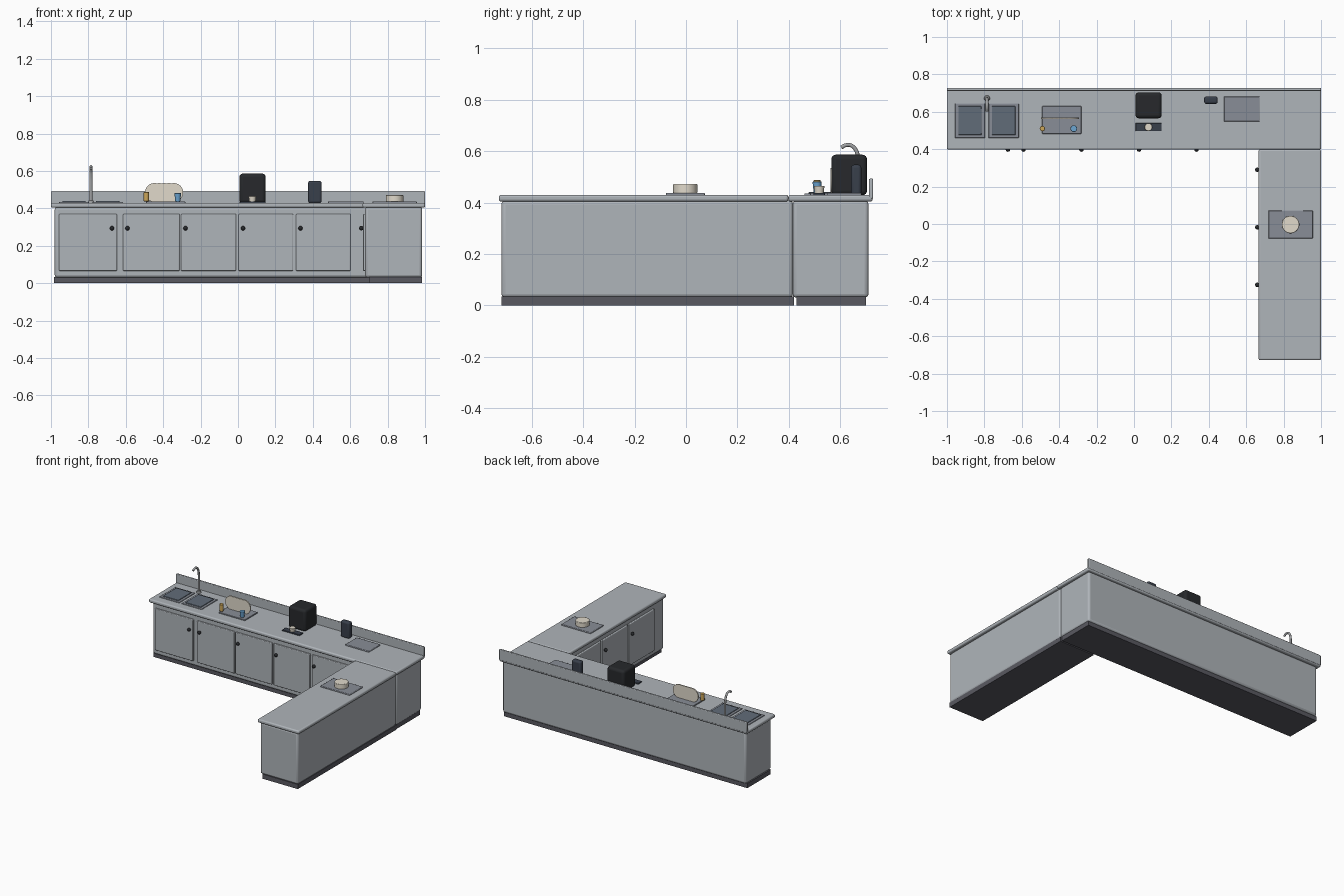
import bpy
from math import pi, radians

if "Cube" in bpy.data.objects:
    bpy.data.objects.remove(bpy.data.objects["Cube"])


def material(name, r, g, b):
    m = bpy.data.materials.new(name)
    m.diffuse_color = (r, g, b, 1)
    m.use_nodes = True
    m.node_tree.nodes["Principled BSDF"].inputs["Base Color"].default_value = m.diffuse_color
    return m


STONE = material("pale_grey", 0.43, 0.46, 0.49)
PLINTH = material("dark_grey", 0.10, 0.10, 0.12)
TRAY = material("tray_grey", 0.25, 0.27, 0.31)
BASIN = material("basin_blue_grey", 0.12, 0.15, 0.19)
BLACK = material("black", 0.02, 0.022, 0.025)
NAVY = material("dark_blue_grey", 0.04, 0.05, 0.07)
CREAM = material("cream", 0.75, 0.70, 0.60)
GOLD = material("gold", 0.60, 0.38, 0.10)
BLUE = material("blue", 0.15, 0.38, 0.65)
METAL = material("metal", 0.35, 0.36, 0.37)


def finish(ob, name, mat, bevel=0, segments=3):
    ob.name = name
    if mat:
        ob.data.materials.append(mat)
    if bevel:
        mod = ob.modifiers.new("round", "BEVEL")
        mod.width, mod.segments = bevel, segments
    bpy.ops.object.shade_smooth_by_angle(angle=radians(35))
    return ob


def box(name, x, y, z, mat=STONE, bevel=0.0, segments=3):
    """Box spanning the given (min, max) ranges."""
    bpy.ops.mesh.primitive_cube_add(size=1, location=[sum(r) / 2 for r in (x, y, z)])
    ob = bpy.context.object
    ob.scale = [r[1] - r[0] for r in (x, y, z)]
    bpy.ops.object.transform_apply(location=False, rotation=False, scale=True)
    return finish(ob, name, mat, bevel, segments)


def cup(name, x, y, z0, z1, r0, r1, mat, bevel=0.002):
    bpy.ops.mesh.primitive_cone_add(vertices=32, radius1=r0, radius2=r1, depth=z1 - z0,
                                    location=(x, y, (z0 + z1) / 2))
    return finish(bpy.context.object, name, mat, bevel, 2)


def knob(name, x, y, z=0.294):
    bpy.ops.mesh.primitive_uv_sphere_add(segments=16, ring_count=10, radius=0.012, location=(x, y, z))
    return finish(bpy.context.object, name, BLACK)


# Back run
box("back_plinth", (-0.985, 0.98), (0.43, 0.70), (0, 0.034), PLINTH)
box("back_cabinet", (-0.98, 0.985), (0.415, 0.71), (0.03, 0.408), STONE, 0.015)
box("back_counter", (-1, 1), (0.398, 0.726), (0.404, 0.43), STONE, 0.009)
box("backsplash", (-1, 1), (0.712, 0.728), (0.415, 0.493), STONE, 0.005)

# Side run
box("side_plinth", (0.70, 0.985), (-0.718, 0.42), (0, 0.034), PLINTH)
box("side_cabinet", (0.68, 0.985), (-0.718, 0.416), (0.03, 0.408), STONE, 0.015)
box("side_counter", (0.666, 1), (-0.728, 0.398), (0.404, 0.43), STONE, 0.009)

# Back doors; the first has its knob on the right
doors = [(-0.957, -0.647), (-0.615, -0.312), (-0.305, -0.01), (0.003, 0.295), (0.31, 0.602)]
for i, d in enumerate(doors):
    box(f"back_door_{i + 1}", d, (0.404, 0.42), (0.066, 0.37), STONE, 0.005)
    knob(f"back_knob_{i + 1}", d[1] - 0.027 if i == 0 else d[0] + 0.024, 0.398)

# Side doors facing the room
for i in range(3):
    ky = 0.29 - 0.3075 * i
    box(f"side_door_{i + 1}", (0.669, 0.69), (ky - 0.271, ky + 0.025), (0.066, 0.37), STONE, 0.005)
    knob(f"side_knob_{i + 1}", 0.659, ky)

# Double sink
for side, x0, x1 in (("left", -0.957, -0.797), ("right", -0.778, -0.616)):
    box(f"sink_rim_{side}", (x0, x1), (0.46, 0.645), (0.425, 0.435), TRAY, 0.003, 2)
    box(f"sink_basin_{side}", (x0 + 0.018, x1 - 0.018), (0.476, 0.63), (0.43, 0.44), BASIN, 0.003, 2)

# Faucet with gooseneck
cup("faucet_base", -0.786, 0.672, 0.428, 0.442, 0.016, 0.014, METAL)
curve = bpy.data.curves.new("faucet", "CURVE")
curve.dimensions = "3D"
curve.bevel_depth, curve.bevel_resolution, curve.use_fill_caps = 0.0075, 4, True
path = [(0.672, 0.43), (0.672, 0.52), (0.67, 0.572), (0.66, 0.605), (0.642, 0.622), (0.622, 0.623), (0.604, 0.614)]
spline = curve.splines.new("BEZIER")
spline.bezier_points.add(len(path) - 1)
for p, (y, z) in zip(spline.bezier_points, path):
    p.co = (-0.786, y, z)
    p.handle_left_type = p.handle_right_type = "AUTO"
curve.resolution_u = 6
curve.materials.append(METAL)
bpy.context.collection.objects.link(bpy.data.objects.new("faucet", curve))

# Drying tray with a row of plates and two cups
box("drying_tray", (-0.492, -0.282), (0.482, 0.63), (0.425, 0.438), TRAY, 0.003, 2)
for i in range(5):
    bpy.ops.mesh.primitive_cylinder_add(vertices=40, radius=0.05, depth=0.008,
                                        location=(-0.447 + 0.026 * i, 0.566, 0.485), rotation=(pi / 2, 0, 0))
    finish(bpy.context.object, f"plate_{i + 1}", CREAM)
cup("gold_cup", -0.49, 0.51, 0.438, 0.487, 0.014, 0.014, GOLD)
cup("blue_cup", -0.322, 0.51, 0.436, 0.481, 0.013, 0.018, BLUE)

# Coffee machine, drip tray and cup
box("coffee_machine", (0.008, 0.148), (0.565, 0.704), (0.428, 0.586), BLACK, 0.018, 4)
box("drip_tray", (0.008, 0.148), (0.496, 0.54), (0.425, 0.438), NAVY, 0.003, 2)
cup("coffee_cup", 0.077, 0.518, 0.436, 0.465, 0.017, 0.021, CREAM)

# Storage block and cutting board
box("storage_block", (0.375, 0.447), (0.642, 0.682), (0.428, 0.547), NAVY, 0.012, 4)
box("cutting_board", (0.481, 0.672), (0.548, 0.682), (0.425, 0.438), TRAY, 0.004, 2)

# Serving board and round dish
box("serving_board", (0.719, 0.956), (-0.078, 0.073), (0.425, 0.438), TRAY, 0.004, 2)
cup("round_dish", 0.837, -0.003, 0.436, 0.472, 0.047, 0.047, CREAM, 0.003)
